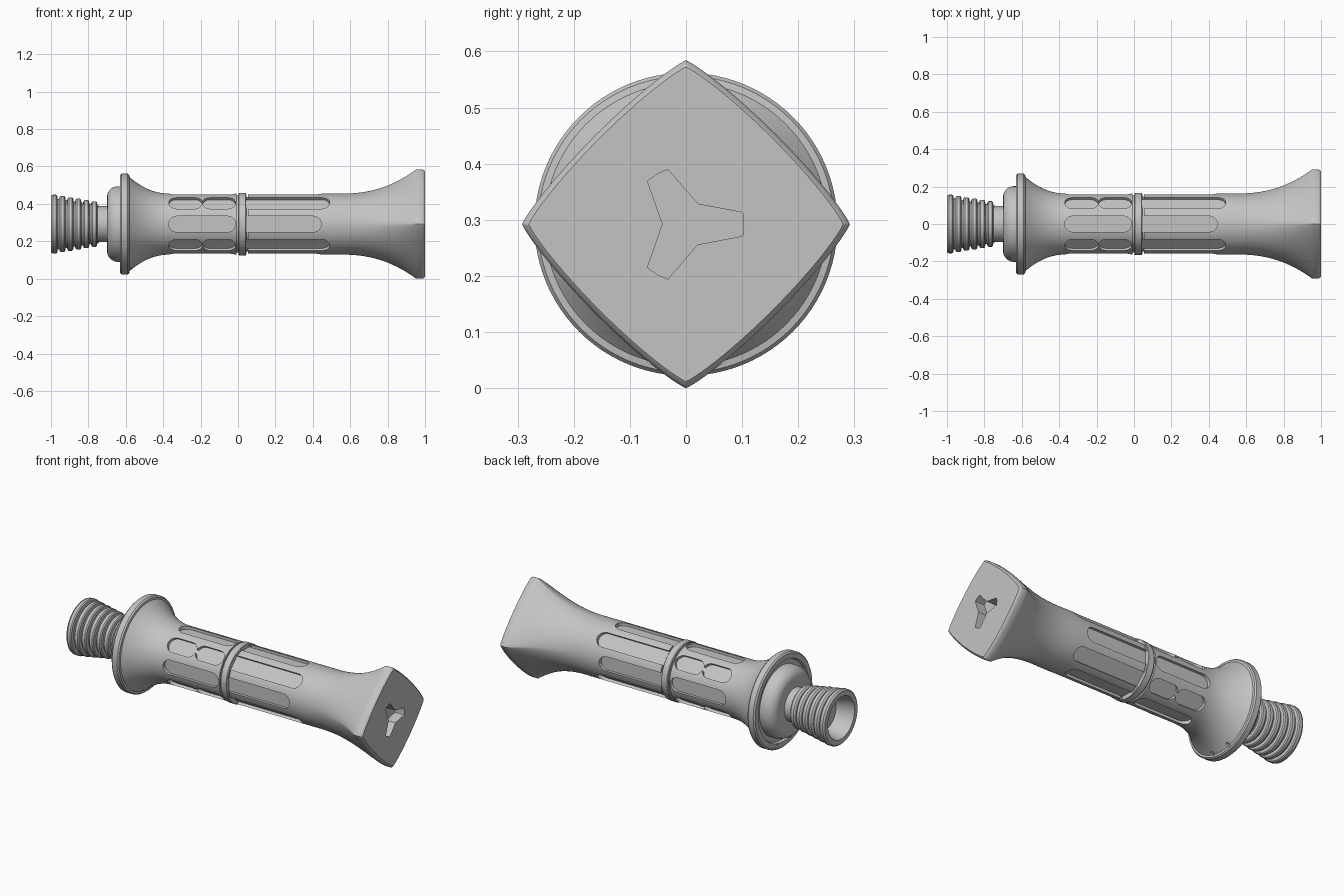
import bpy, bmesh, math
from mathutils import Matrix, Vector

cube = bpy.data.objects.get("Cube")
if cube:
    bpy.data.objects.remove(cube)

AXIS = 0.292      # height of the long axis
BODY = 0.163      # grip radius

grey = bpy.data.materials.new("satin_grey")
grey.use_nodes = True
colour = (0.55, 0.55, 0.55, 1)
grey.diffuse_color = colour
grey.node_tree.nodes["Principled BSDF"].inputs["Base Color"].default_value = colour


def make(name, bm):
    bmesh.ops.recalc_face_normals(bm, faces=bm.faces)
    mesh = bpy.data.meshes.new(name)
    bm.to_mesh(mesh)
    bm.free()
    obj = bpy.data.objects.new(name, mesh)
    bpy.context.collection.objects.link(obj)
    obj.location.z = AXIS
    mesh.materials.append(grey)
    return obj


def smooth(obj):
    bpy.ops.object.select_all(action='DESELECT')
    obj.select_set(True)
    bpy.context.view_layer.objects.active = obj
    bpy.ops.object.shade_smooth_by_angle(angle=math.radians(30))


def power(v, e):
    return math.copysign(abs(v) ** e, v)


def loft(name, stations, sides=96):
    """Rings along x; each station is (x, radius, superellipse power)."""
    bm = bmesh.new()
    rings = []
    for x, r, p in stations:
        ring = []
        for i in range(sides):
            a = math.tau * i / sides
            ring.append(bm.verts.new((x, r * power(math.cos(a), 2 / p),
                                      r * power(math.sin(a), 2 / p))))
        rings.append(ring)
    for a, b in zip(rings, rings[1:]):
        for i in range(sides):
            j = (i + 1) % sides
            bm.faces.new((a[i], a[j], b[j], b[i]))
    bm.faces.new(rings[0])
    bm.faces.new(rings[-1])
    return make(name, bm)


def prism(bm, outline, offset, turn=0.0):
    rot = Matrix.Rotation(turn, 3, 'X')
    low = [bm.verts.new(rot @ Vector(p)) for p in outline]
    high = [bm.verts.new(rot @ (Vector(p) + Vector(offset))) for p in outline]
    bm.faces.new(low)
    bm.faces.new(high[::-1])
    for i in range(len(low)):
        j = (i + 1) % len(low)
        bm.faces.new((low[i], low[j], high[j], high[i]))


def slot(bm, pills, turn, start=-1.0, half=0.042, floor=0.142):
    """Slot cutter made of round-ended pills laid end to end along x."""
    widths = {}
    for a, b in pills:
        for i in range(9):
            t = math.pi / 2 * i / 8
            w = max(half * math.sin(t), 0.012)
            inset = half * (1 - math.cos(t))
            for x in (a + inset, b - inset):
                if x > start:
                    widths[round(x, 4)] = w
    row = sorted(widths.items())
    outline = [(x, w, floor) for x, w in row]
    outline += [(x, -w, floor) for x, w in reversed(row)]
    prism(bm, outline, (0, 0, 0.08), turn)


# Flange, flare, grip and centre collar
round_part = [(-0.70, 0.15), (-0.697, 0.165), (-0.688, 0.18), (-0.675, 0.192),
              (-0.66, 0.199), (-0.645, 0.202), (-0.615, 0.202), (-0.615, 0.228),
              (-0.63, 0.233), (-0.63, 0.262), (-0.622, 0.27), (-0.59, 0.27),
              (-0.582, 0.264), (-0.58, 0.252)]
for i in range(1, 17):
    t = i / 16
    round_part.append((-0.58 + 0.22 * t, BODY + 0.089 * (1 - t) ** 2.2))
round_part += [(-0.008, BODY), (-0.008, 0.152), (0.002, 0.152), (0.002, 0.164),
               (0.006, 0.167), (0.041, 0.167), (0.045, 0.164), (0.045, 0.152),
               (0.053, 0.152), (0.053, BODY)]
stations = [(x, r, 2) for x, r in round_part]

# Grip blends into a soft diamond butt
for i in range(25):
    t = i / 24
    stations.append((0.55 + 0.4 * t, BODY + 0.127 * t ** 2.3, 2 - 0.845 * t ** 1.3))
stations += [(0.957, 0.292, 1.155), (0.985, 0.292, 1.155),
             (0.994, 0.288, 1.155), (1.0, 0.28, 1.155)]
handle = loft("handle", stations)

# Cutters: grip slots, butt socket, flange holes
bm = bmesh.new()
for k in range(8):
    turn = k * math.pi / 4
    if k % 2:
        slot(bm, [(-0.37, -0.19), (-0.19, -0.013)], turn)
        slot(bm, [(0.0, 0.49)], turn, start=0.04)
    else:
        slot(bm, [(-0.37, -0.013)], turn)
        slot(bm, [(0.0, 0.445)], turn, start=0.04)

socket = []
for k in range(3):
    rot = Matrix.Rotation(k * math.tau / 3, 3, 'X')
    for y, z in ((0.101, -0.021), (0.103, 0), (0.101, 0.021), (0.021, 0.036)):
        socket.append(rot @ Vector((0.94, y, z)))
prism(bm, socket, (0.1, 0, 0))

for side in (-1, 1):
    a = -math.pi / 2 + side * 0.25
    hole = [(-0.66, 0.248 * math.cos(a) + 0.009 * math.cos(b),
             0.248 * math.sin(a) + 0.009 * math.sin(b))
            for b in (math.tau * i / 12 for i in range(12))]
    prism(bm, hole, (0.14, 0, 0))
cutter = make("cutter", bm)
cutter.hide_render = True

cut = handle.modifiers.new("cut", 'BOOLEAN')
cut.operation = 'DIFFERENCE'
cut.solver = 'EXACT'
cut.object = cutter
bpy.context.view_layer.objects.active = handle
bpy.ops.object.modifier_apply(modifier="cut")
bpy.data.objects.remove(cutter)
smooth(handle)

# Ribbed hollow connector with a narrow neck
profile = [(-0.90, 0.095), (-0.99, 0.118), (-1.0, 0.122), (-1.0, 0.15), (-0.995, 0.156)]
ribs, pitch = 6, 0.0425
for k in range(ribs):
    x, r = -0.998 + k * pitch, 0.157 - 0.007 * k
    for f, drop in ((0.06, 0.005), (0.2, 0), (0.6, 0), (0.74, 0.005),
                    (0.8, 0.022), (0.98, 0.022)):
        profile.append((x + f * pitch, r - drop))
profile += [(-0.742, 0.096), (-0.69, 0.096)]
connector = loft("ribbed_connector", [(x, r, 2) for x, r in profile], 64)
smooth(connector)
